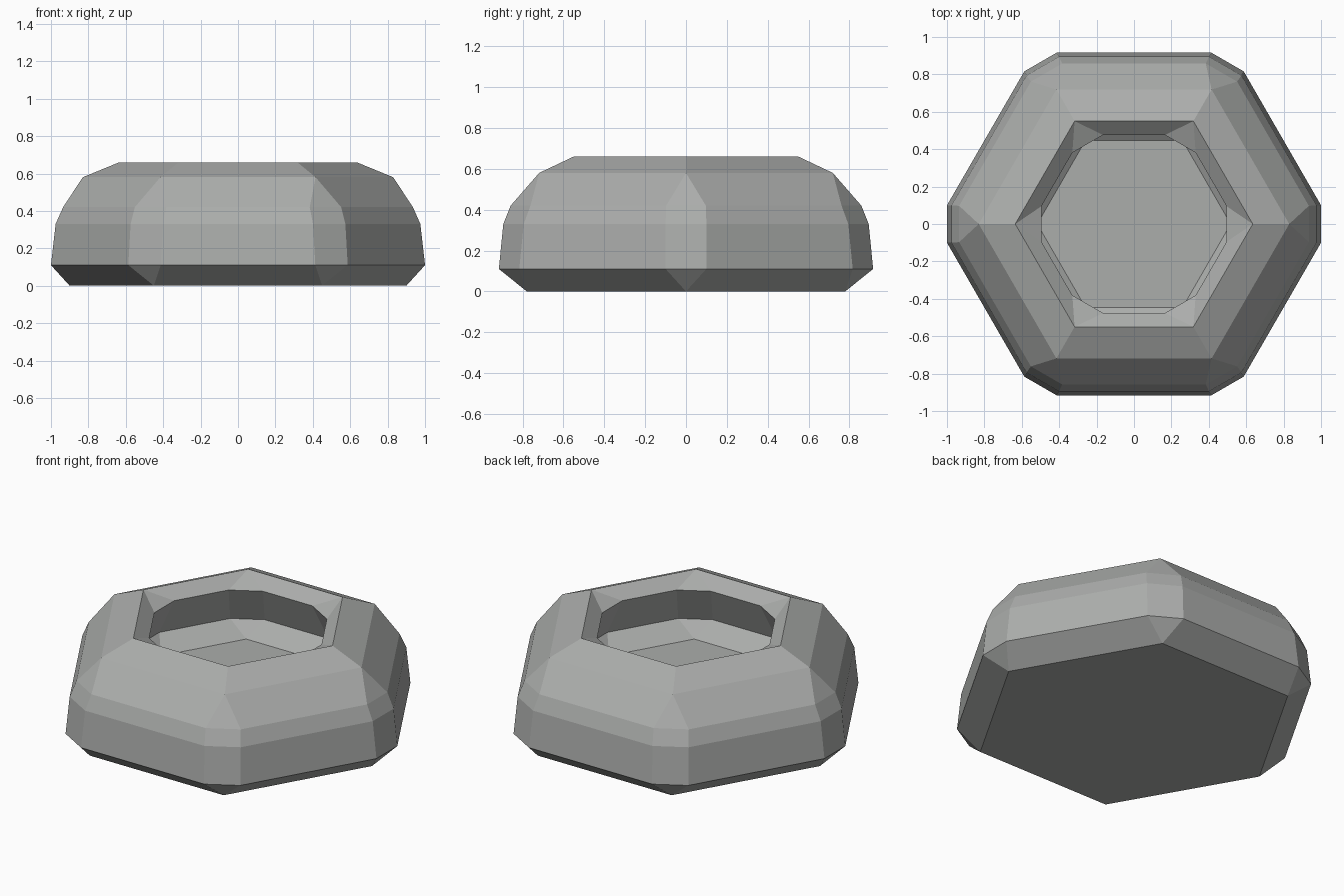
import bpy, bmesh
from math import cos, sin, pi

if "Cube" in bpy.data.objects:
    bpy.data.objects.remove(bpy.data.objects["Cube"])

# Profile rings: corner radius, height, half-width of the corner cut (0 = sharp hexagon)
RINGS = [
    (0.90, 0.00, 0.0),    # base
    (1.00, 0.11, 0.10),   # widest belt
    (0.975, 0.33, 0.10),
    (0.935, 0.42, 0.097),
    (0.83, 0.58, 0.0),    # shoulder
    (0.635, 0.66, 0.0),   # rim
    (0.495, 0.594, 0.095), # mouth
    (0.595, 0.375, 0.095), # undercut hollow
    (0.517, 0.29, 0.0),   # hollow floor
]


def make_ring(bm, r, z, w):
    """Two vertex slots per corner; a sharp corner uses the same vertex twice."""
    slots = []
    for k in range(6):
        a = k * pi / 3
        offsets = (-w, w) if w else (0,)
        vs = [bm.verts.new((r * cos(a) - o * sin(a), r * sin(a) + o * cos(a), z))
              for o in offsets]
        slots += [vs[0], vs[-1]]
    return slots


def add_face(bm, verts):
    unique = list(dict.fromkeys(verts))
    if len(unique) > 2:
        bm.faces.new(unique)


bm = bmesh.new()
rings = [make_ring(bm, *p) for p in RINGS]

# Walls between consecutive rings
for lo, hi in zip(rings, rings[1:]):
    for i in range(12):
        j = (i + 1) % 12
        add_face(bm, (lo[i], lo[j], hi[j], hi[i]))

# Underside and hollow floor
add_face(bm, rings[0][::-1])
add_face(bm, rings[-1])
bmesh.ops.recalc_face_normals(bm, faces=bm.faces)

mesh = bpy.data.meshes.new("hexagonal_bowl")
bm.to_mesh(mesh)
bm.free()
bowl = bpy.data.objects.new("hexagonal_bowl", mesh)
bpy.context.collection.objects.link(bowl)

# Dark grey finish
grey = bpy.data.materials.new("dark_grey")
grey.diffuse_color = (0.41, 0.42, 0.41, 1)
grey.use_nodes = True
grey.node_tree.nodes["Principled BSDF"].inputs["Base Color"].default_value = grey.diffuse_color
mesh.materials.append(grey)
